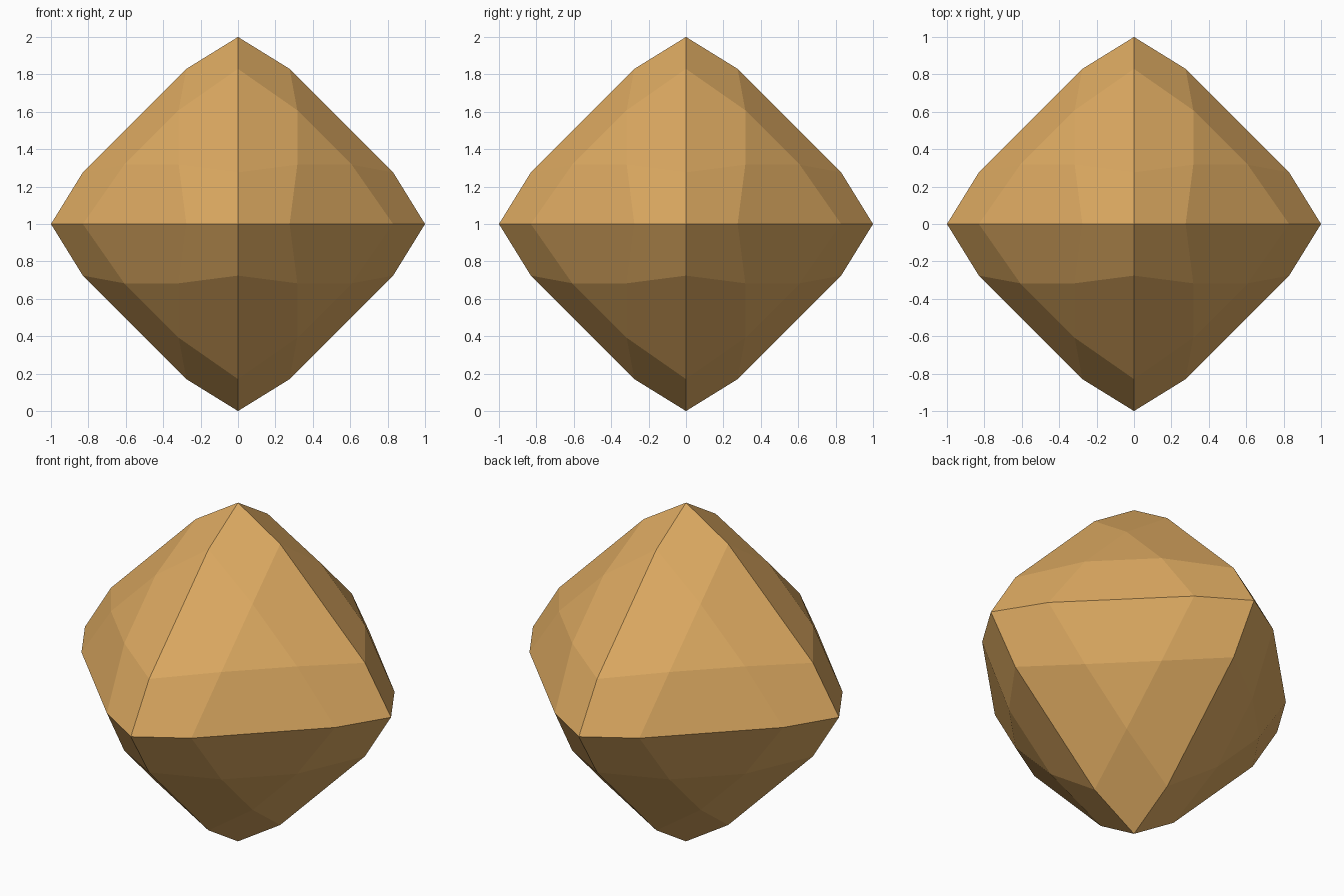
import bpy, bmesh
from itertools import permutations, product

cube = bpy.data.objects.get("Cube")
if cube:
    bpy.data.objects.remove(cube, do_unlink=True)

# Golden amber stone
mat = bpy.data.materials.new("golden_amber")
mat.use_nodes = True
colour = (0.72, 0.40, 0.12, 1.0)
mat.diffuse_color = colour
mat.node_tree.nodes["Principled BSDF"].inputs["Base Color"].default_value = colour

# Corner, edge and inner points of one octant; corner facets lie flat on this slope
slope, edge, inner = 0.618, 0.276, 0.317
seeds = [(0, 0, 1),
         (edge, 0, 1 - slope * edge),
         (inner, inner, 1 - 2 * slope * inner)]

# Repeat them over every axis order and sign
points = set()
for seed in seeds:
    for p in permutations(seed):
        for s in product((1, -1), repeat=3):
            points.add(tuple(c * k + 0.0 for c, k in zip(p, s)))

# Faceted gem: flat facets over the points, with split triangles merged
bm = bmesh.new()
for x, y, z in sorted(points):
    bm.verts.new((x, y, z + 1))
bmesh.ops.convex_hull(bm, input=list(bm.verts))
bmesh.ops.dissolve_limit(bm, angle_limit=0.02, verts=list(bm.verts), edges=list(bm.edges))
bmesh.ops.recalc_face_normals(bm, faces=list(bm.faces))

mesh = bpy.data.meshes.new("faceted_gem")
bm.to_mesh(mesh)
bm.free()
mesh.materials.append(mat)
bpy.context.scene.collection.objects.link(bpy.data.objects.new("faceted_gem", mesh))
